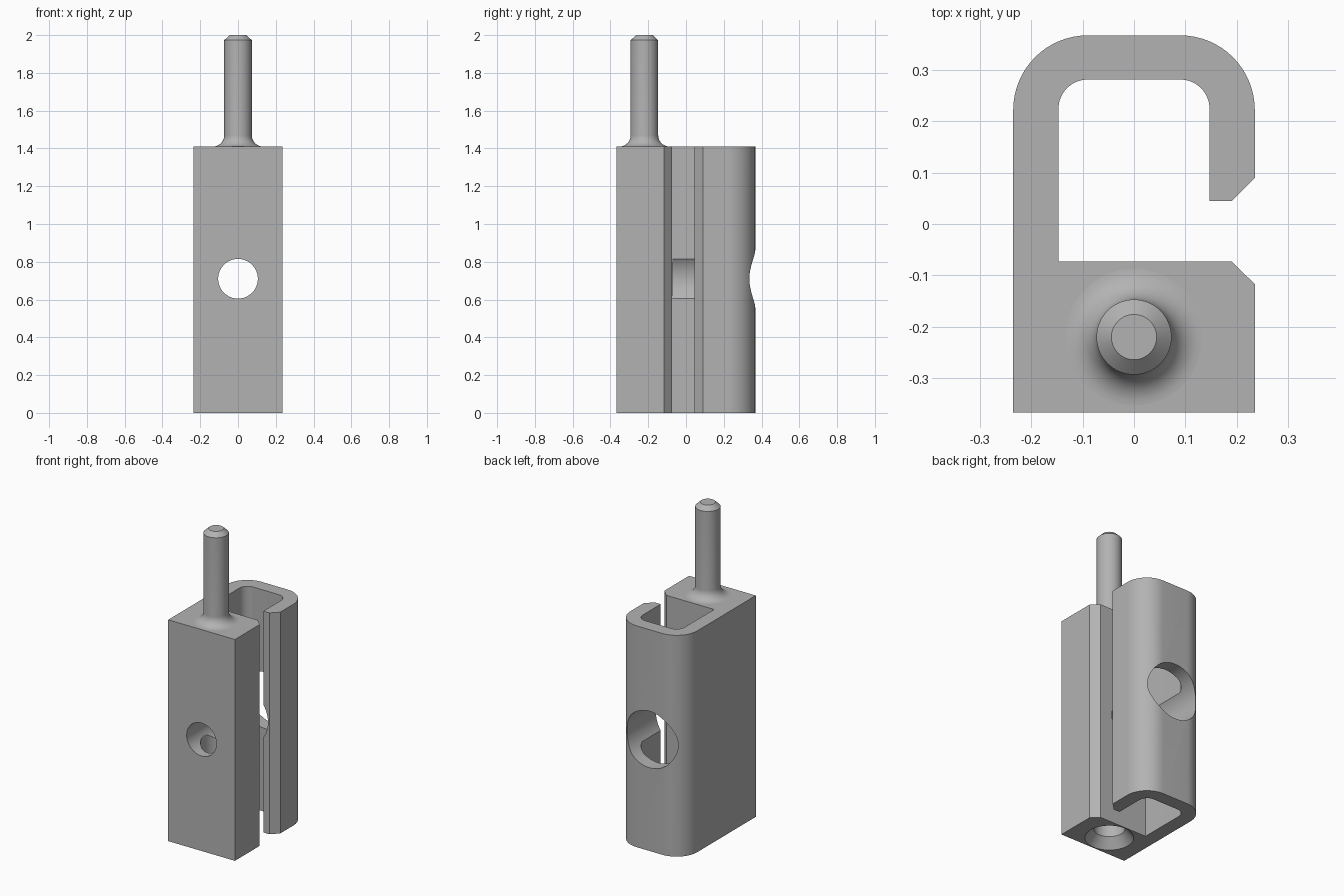
import bpy, bmesh, math
from mathutils import Matrix

cube = bpy.data.objects.get("Cube")
if cube:
    bpy.data.objects.remove(cube, do_unlink=True)

steel = bpy.data.materials.new("plain_grey")
steel.use_nodes = True
GREY = (0.45, 0.45, 0.45, 1)
steel.diffuse_color = GREY
steel.node_tree.nodes["Principled BSDF"].inputs["Base Color"].default_value = GREY

HEIGHT, HOLE_Z, PIN_Y = 1.41, 0.71, -0.22


def finish(bm, name):
    bmesh.ops.recalc_face_normals(bm, faces=bm.faces)
    mesh = bpy.data.meshes.new(name)
    bm.to_mesh(mesh)
    bm.free()
    mesh.materials.append(steel)
    obj = bpy.data.objects.new(name, mesh)
    bpy.context.collection.objects.link(obj)
    return obj


def arc(cx, cy, r, start, end, steps=16):
    angles = [math.radians(start + (end - start) * i / steps) for i in range(steps + 1)]
    return [(cx + r * math.cos(a), cy + r * math.sin(a)) for a in angles]


def lathe(name, profile, matrix, sides=64):
    """Closed solid of revolution from (radius, height) points."""
    bm = bmesh.new()
    rings = [[bm.verts.new((r * math.cos(math.tau * i / sides),
                            r * math.sin(math.tau * i / sides), z))
              for i in range(sides)] for r, z in profile]
    for low, high in zip(rings, rings[1:]):
        for i in range(sides):
            j = (i + 1) % sides
            bm.faces.new((low[i], low[j], high[j], high[i]))
    bm.faces.new(rings[0])
    bm.faces.new(rings[-1])
    bm.transform(matrix)
    return finish(bm, name)


def smooth(obj):
    bpy.ops.object.select_all(action='DESELECT')
    obj.select_set(True)
    bpy.context.view_layer.objects.active = obj
    bpy.ops.object.shade_smooth_by_angle(angle=math.radians(25))


# Body: block in front, hooked channel behind, open on the left side
outline = [(-0.235, -0.367), (0.235, -0.367), (0.235, -0.117), (0.19, -0.073), (-0.147, -0.073)]
outline += arc(-0.09, 0.224, 0.057, 180, 90)
outline += arc(0.09, 0.224, 0.057, 90, 0)
outline += [(0.147, 0.045), (0.19, 0.045), (0.235, 0.09)]
outline += arc(0.09, 0.222, 0.145, 0, 90)
outline += arc(-0.09, 0.222, 0.145, 90, 180)
bm = bmesh.new()
base = bm.faces.new([bm.verts.new((x, y, 0)) for x, y in outline])
top = bmesh.ops.extrude_face_region(bm, geom=[base])["geom"]
bmesh.ops.translate(bm, vec=(0, 0, HEIGHT),
                    verts=[v for v in top if isinstance(v, bmesh.types.BMVert)])
body = finish(bm, "clip_body")

# Cutters: front screw hole, wide rear access hole, flared socket underneath
along_y = Matrix.Translation((0, 0, HOLE_Z)) @ Matrix.Rotation(math.radians(-90), 4, 'X')
cutters = [
    lathe("front_hole_cutter", [(0.105, -0.5), (0.105, 0.0)], along_y),
    lathe("rear_hole_cutter", [(0.18, -0.0725), (0.18, 0.5)], along_y),
    lathe("socket_cutter", [(0.15, -0.01), (0.14, 0.0), (0.09, 0.06), (0.09, 0.66)],
          Matrix.Translation((0, PIN_Y, 0))),
]
bpy.context.view_layer.objects.active = body
for cutter in cutters:
    cutter.hide_render = True
    mod = body.modifiers.new(cutter.name, 'BOOLEAN')
    mod.operation = 'DIFFERENCE'
    mod.solver = 'EXACT'
    mod.object = cutter
    bpy.ops.object.modifier_apply(modifier=mod.name)
    bpy.data.objects.remove(cutter, do_unlink=True)
smooth(body)

# Pin: filleted foot, straight shank, chamfered tip
fillet = arc(0.133, HEIGHT + 0.06, 0.06, 270, 180, 10)
pin = lathe("top_pin", [(0.133, HEIGHT - 0.01)] + fillet + [(0.073, 1.973), (0.044, 2.0)],
            Matrix.Translation((0, PIN_Y, 0)))
smooth(pin)
